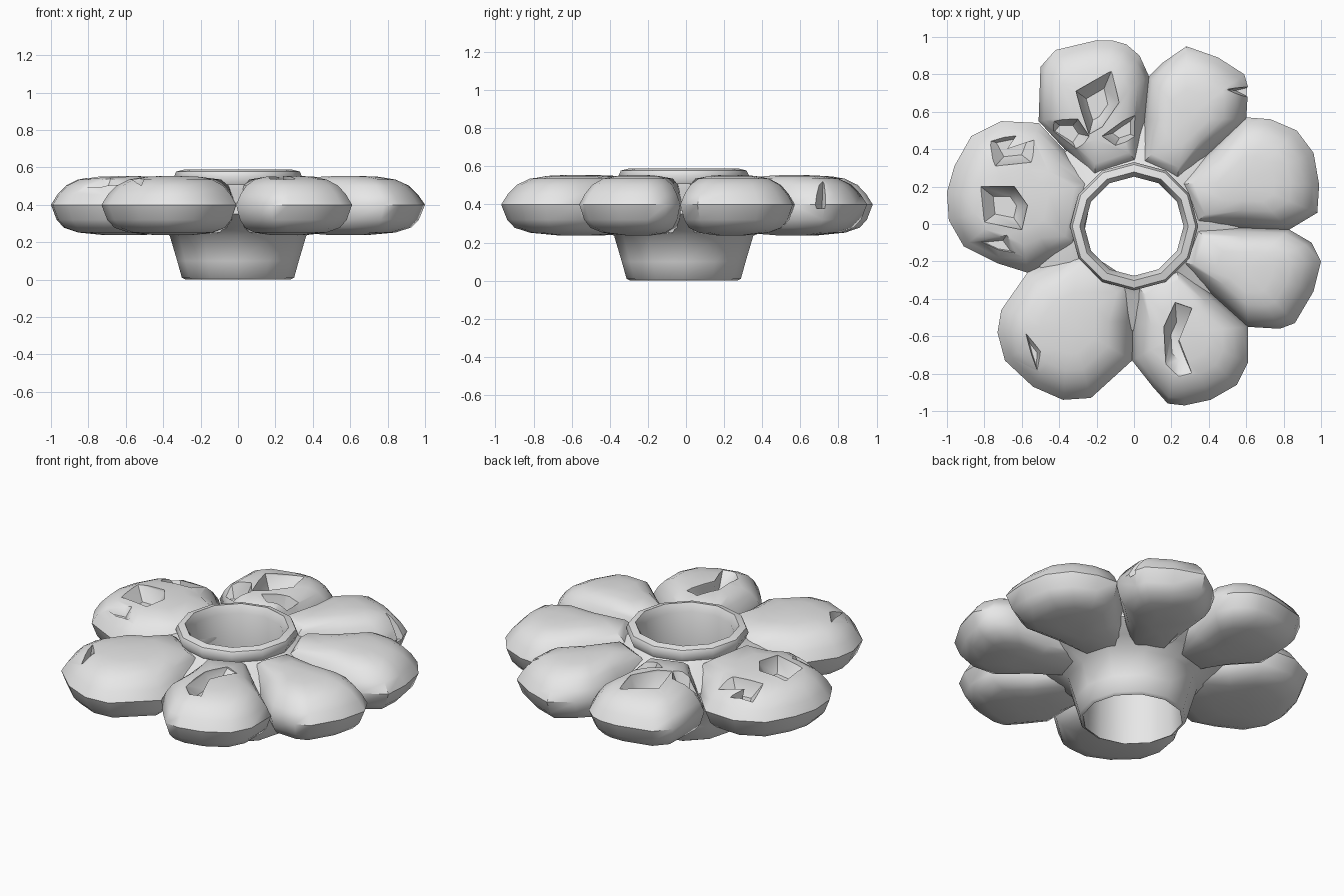
import bpy, bmesh, math
from mathutils import Vector

if "Cube" in bpy.data.objects:
    bpy.data.objects.remove(bpy.data.objects["Cube"])

grey = bpy.data.materials.new("light grey")
grey.diffuse_color = (0.8, 0.8, 0.8, 1)
grey.use_nodes = True
grey.node_tree.nodes["Principled BSDF"].inputs["Base Color"].default_value = grey.diffuse_color


def loft(name, rings, close=False):
    """Skin a stack of equal rings; cap the ends, or join last to first."""
    bm = bmesh.new()
    loops = [[bm.verts.new(p) for p in ring] for ring in rings]
    pairs = list(zip(loops, loops[1:])) + ([(loops[-1], loops[0])] if close else [])
    for a, b in pairs:
        for i in range(len(a)):
            j = (i + 1) % len(a)
            bm.faces.new((a[i], a[j], b[j], b[i]))
    if not close:
        bm.faces.new(loops[0][::-1])
        bm.faces.new(loops[-1])
    bmesh.ops.recalc_face_normals(bm, faces=bm.faces)
    me = bpy.data.meshes.new(name)
    bm.to_mesh(me)
    bm.free()
    me.materials.append(grey)
    ob = bpy.data.objects.new(name, me)
    bpy.context.collection.objects.link(ob)
    return ob


def smooth(ob, angle=45):
    bpy.ops.object.select_all(action='DESELECT')
    ob.select_set(True)
    bpy.context.view_layer.objects.active = ob
    bpy.ops.object.shade_smooth_by_angle(angle=math.radians(angle))


# Petal outlines, anticlockwise; each starts and ends in a valley between petals
petals = {
    "right_back": [(.83, -.03), (.98, .06), (.99, .21), (.96, .38), (.87, .5),
                   (.73, .56), (.6, .57)],
    "back_right": [(.6, .56), (.61, .73), (.59, .8), (.45, .89), (.28, .95),
                   (.15, .86), (.08, .79)],
    "back_left": [(.08, .79), (.03, .9), (-.04, .96), (-.11, .98), (-.21, .98),
                  (-.42, .93), (-.5, .84), (-.51, .55)],
    "left": [(-.51, .54), (-.71, .55), (-.87, .47), (-.96, .31), (-1, .17),
             (-.99, .02), (-.91, -.12), (-.73, -.21), (-.57, -.26)],
    "front_left": [(-.57, -.26), (-.71, -.46), (-.73, -.58), (-.69, -.73),
                   (-.54, -.87), (-.38, -.94), (-.23, -.93), (-.01, -.73)],
    "front_right": [(-.01, -.73), (.1, -.87), (.18, -.96), (.27, -.97), (.41, -.94),
                    (.55, -.86), (.61, -.74), (.61, -.55)],
    "right_front": [(.61, -.55), (.78, -.56), (.86, -.53), (.96, -.36), (1, -.2),
                    (.95, -.1), (.83, -.03)],
}
# Puffed cross-section: scale about the petal middle, height
puff = [(.25, .238), (.62, .252), (.82, .278), (.92, .32), (1, .4), (.91, .455),
        (.79, .503), (.62, .535), (.4, .55), (.12, .555)]

# Jagged pits torn into the petals: floor height, outline
pits = {
    "back_left": [(.46, [(-.12, .82), (-.08, .65), (-.17, .52), (-.24, .48),
                         (-.28, .6), (-.31, .71)]),
                  (.44, [(.02, .6), (.02, .46), (-.1, .42), (-.17, .47), (-.06, .55)]),
                  (.44, [(-.24, .47), (-.3, .38), (-.49, .5), (-.44, .56), (-.3, .56)])],
    "left": [(.47, [(-.82, .2), (-.8, .01), (-.6, -.03), (-.57, .1), (-.64, .2)]),
             (.46, [(-.74, .31), (-.55, .33), (-.5, .46), (-.68, .4), (-.62, .5),
                    (-.82, .46)]),
             (.48, [(-.88, -.08), (-.68, -.06), (-.6, -.17), (-.73, -.15)])],
    "front_right": [(.47, [(.17, -.75), (.24, -.82), (.31, -.8), (.24, -.62),
                           (.31, -.45), (.22, -.42), (.16, -.55)])],
    "back_right": [(.38, [(.49, .72), (.65, .76), (.65, .64)])],
    "front_left": [(.48, [(-.58, -.58), (-.5, -.68), (-.51, -.82), (-.55, -.7)])],
}

for name, pts in petals.items():
    outer = [Vector(p) for p in pts]
    first, last = outer[0].normalized(), outer[-1].normalized()
    # Straight radial sides running in to the hub
    outline = outer + [outer[-1] * .5 + last * .155, last * .31,
                       first * .31, outer[0] * .5 + first * .155]
    mid = (first + last).normalized() * .63
    rings = []
    for s, z in puff:
        ring = []
        for p in outline:
            k = (s * 2 + 1) / 3 if p.length < .32 and s > .6 else s
            q = mid + (p - mid) * k
            ring.append((q.x, q.y, z))
        rings.append(ring)
    petal = loft(name + "_petal", rings)
    for floor, hole in pits.get(name, []):
        c = sum((Vector(p) for p in hole), Vector((0, 0))) / len(hole)
        cutter = loft("pit_cutter", [[(*(c + (Vector(p) - c) * k), z) for p in hole]
                                     for k, z in ((.5, floor), (1.0, .54), (1.05, .7))])
        cutter.hide_render = True
        mod = petal.modifiers.new("pit", 'BOOLEAN')
        mod.operation, mod.solver, mod.object = 'DIFFERENCE', 'EXACT', cutter
        bpy.context.view_layer.objects.active = petal
        bpy.ops.object.modifier_apply(modifier=mod.name)
        bpy.data.objects.remove(cutter)
    smooth(petal)

# Hollow hub: tapered foot, web between the petals, neck and raised rim
profile = [(.3, .01), (.325, .1), (.365, .235), (.47, .285), (.56, .35), (.56, .41),
           (.46, .455), (.37, .485), (.325, .51), (.343, .55), (.33, .578), (.29, .588),
           (.265, .54), (.275, .3), (.275, .15), (.28, 0)]
sides = 12
hub = loft("hollow_hub", [[(r * math.cos(2 * math.pi * i / sides),
                            r * math.sin(2 * math.pi * i / sides) - .012, z)
                           for i in range(sides)] for r, z in profile], close=True)
smooth(hub, 50)
